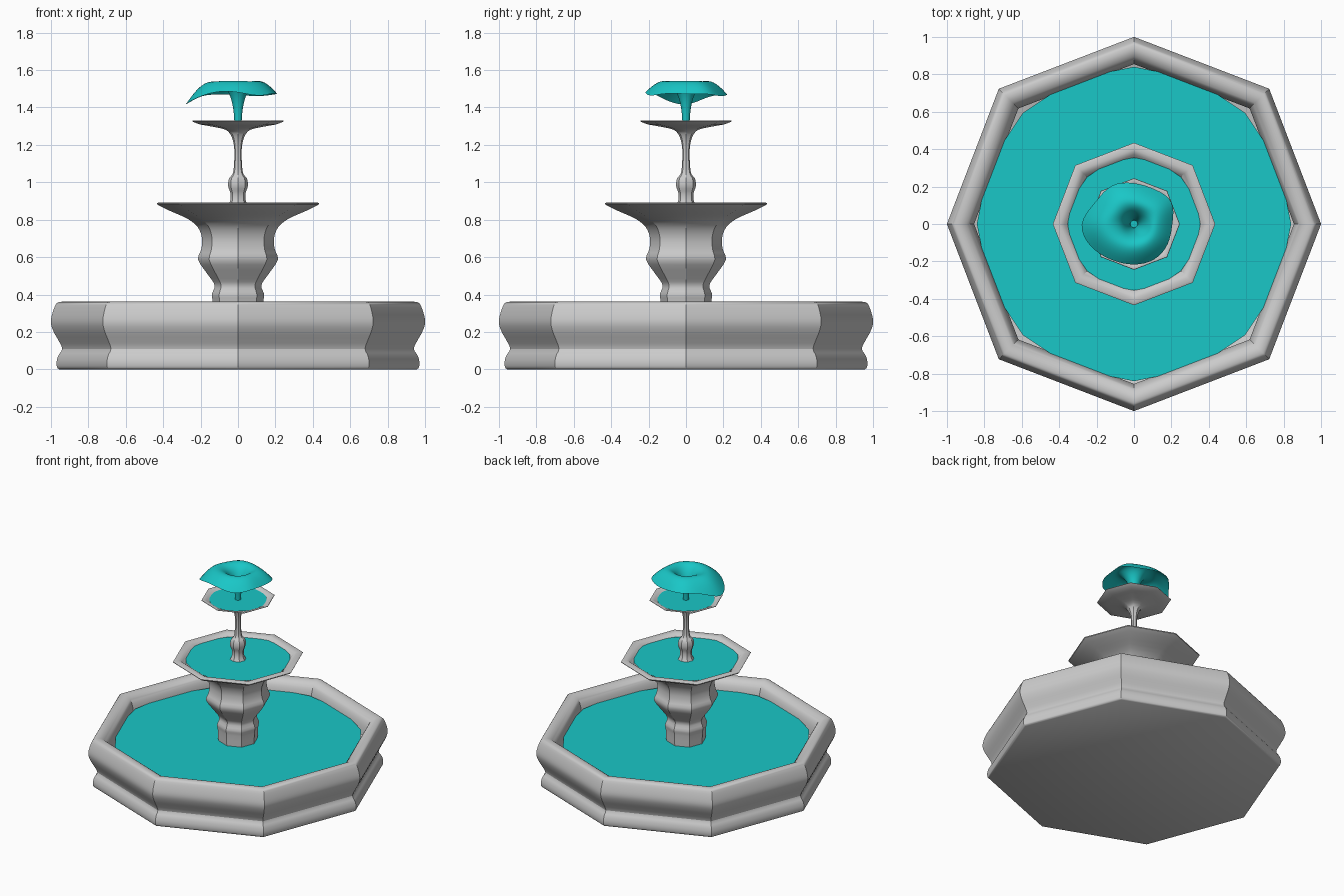
import bpy, bmesh, math

if "Cube" in bpy.data.objects:
    bpy.data.objects.remove(bpy.data.objects["Cube"])

teal = bpy.data.materials.new("water_teal")
teal.diffuse_color = (0.01, 0.57, 0.57, 1)
teal.use_nodes = True
teal.node_tree.nodes["Principled BSDF"].inputs["Base Color"].default_value = teal.diffuse_color


def smooth_profile(pts, steps=3):
    """Catmull-Rom curve through the (radius, z) points."""
    out = []
    for i in range(len(pts) - 1):
        a, b = pts[max(i - 1, 0)], pts[i]
        c, d = pts[i + 1], pts[min(i + 2, len(pts) - 1)]
        for s in range(steps):
            t = s / steps
            out.append(tuple(max(0.0, 0.5 * (2 * q + (r - p) * t
                       + (2 * p - 5 * q + 4 * r - w) * t * t
                       + (3 * q - p - 3 * r + w) * t ** 3))
                       for p, q, r, w in zip(a, b, c, d)))
    return out + [pts[-1]]


def make_rings(name, rings, material=None, cap=False, angle=30):
    """Skin a stack of closed rings of equal vertex count."""
    bm = bmesh.new()
    rows = [[bm.verts.new(p) for p in ring] for ring in rings]
    n = len(rows[0])
    for lo, hi in zip(rows, rows[1:]):
        for i in range(n):
            j = (i + 1) % n
            bm.faces.new((lo[i], lo[j], hi[j], hi[i]))
    if cap:
        bm.faces.new(rows[0][::-1])
    me = bpy.data.meshes.new(name)
    bm.to_mesh(me)
    bm.free()
    ob = bpy.data.objects.new(name, me)
    bpy.context.collection.objects.link(ob)
    if material:
        me.materials.append(material)
    bpy.ops.object.select_all(action='DESELECT')
    ob.select_set(True)
    bpy.context.view_layer.objects.active = ob
    bpy.ops.object.shade_smooth_by_angle(angle=math.radians(angle))
    return ob


def octagon(r, z):
    # diagonal corners sit slightly further out
    return [(r * (1 + 0.022 * (i % 2)) * math.cos(i * math.pi / 4),
             r * (1 + 0.022 * (i % 2)) * math.sin(i * math.pi / 4), z) for i in range(8)]


def lathe(name, pts, cap=False):
    return make_rings(name, [octagon(r, z) for r, z in smooth_profile(pts)], cap=cap)


def water_disc(name, r, z):
    bpy.ops.mesh.primitive_circle_add(vertices=16, radius=r, fill_type='NGON', location=(0, 0, z))
    ob = bpy.context.object
    ob.name = name
    ob.data.materials.append(teal)


# Stone parts
lathe("basin", [(0.955, 0), (0.967, 0.01), (0.97, 0.04), (0.96, 0.075), (0.94, 0.11),
                (0.96, 0.155), (0.985, 0.2), (1.0, 0.245), (0.995, 0.29), (0.975, 0.345),
                (0.955, 0.36), (0.92, 0.358), (0.885, 0.335), (0.865, 0.29), (0.855, 0.22)], cap=True)
lathe("pedestal_bowl", [(0.13, 0.24), (0.135, 0.36), (0.14, 0.4), (0.125, 0.45), (0.16, 0.505),
                        (0.213, 0.585), (0.197, 0.64), (0.192, 0.7), (0.215, 0.76), (0.27, 0.805),
                        (0.37, 0.85), (0.432, 0.882), (0.42, 0.892), (0.385, 0.89), (0.35, 0.86)])
lathe("spindle_tray", [(0.062, 0.86), (0.042, 0.9), (0.04, 0.94), (0.053, 0.98), (0.048, 1.02),
                       (0.027, 1.05), (0.02, 1.12), (0.021, 1.19), (0.035, 1.245), (0.065, 1.28),
                       (0.14, 1.298), (0.205, 1.31), (0.245, 1.327), (0.225, 1.329), (0.19, 1.31)])

# Water surfaces
water_disc("basin_water", 0.84, 0.28)
water_disc("bowl_water", 0.355, 0.875)
water_disc("tray_water", 0.196, 1.318)

# Water spout: trumpet that folds over into a wavy rim (radius, z every 30 degrees)
rim = [(0.205, 1.47), (0.255, 1.475), (0.22, 1.455), (0.225, 1.47), (0.255, 1.47), (0.235, 1.465),
       (0.31, 1.395), (0.27, 1.45), (0.23, 1.49), (0.225, 1.485), (0.23, 1.455), (0.22, 1.48)]
rings = [[(r * math.cos(k * math.pi / 6), r * math.sin(k * math.pi / 6), z) for k in range(12)]
         for r, z in [(0.02, 1.31), (0.022, 1.36), (0.03, 1.42), (0.048, 1.475), (0.08, 1.525)]]
for f, drop in [(0.55, 0.0), (0.8, 0.4), (1.0, 1.0)]:
    rings.append([(rr * f * math.cos(k * math.pi / 6), rr * f * math.sin(k * math.pi / 6),
                   1.55 + (zz - 1.55) * drop) for k, (rr, zz) in enumerate(rim)])
spout = make_rings("water_spout", rings, teal, angle=180)
sub = spout.modifiers.new("smooth", 'SUBSURF')
sub.levels = sub.render_levels = 2
